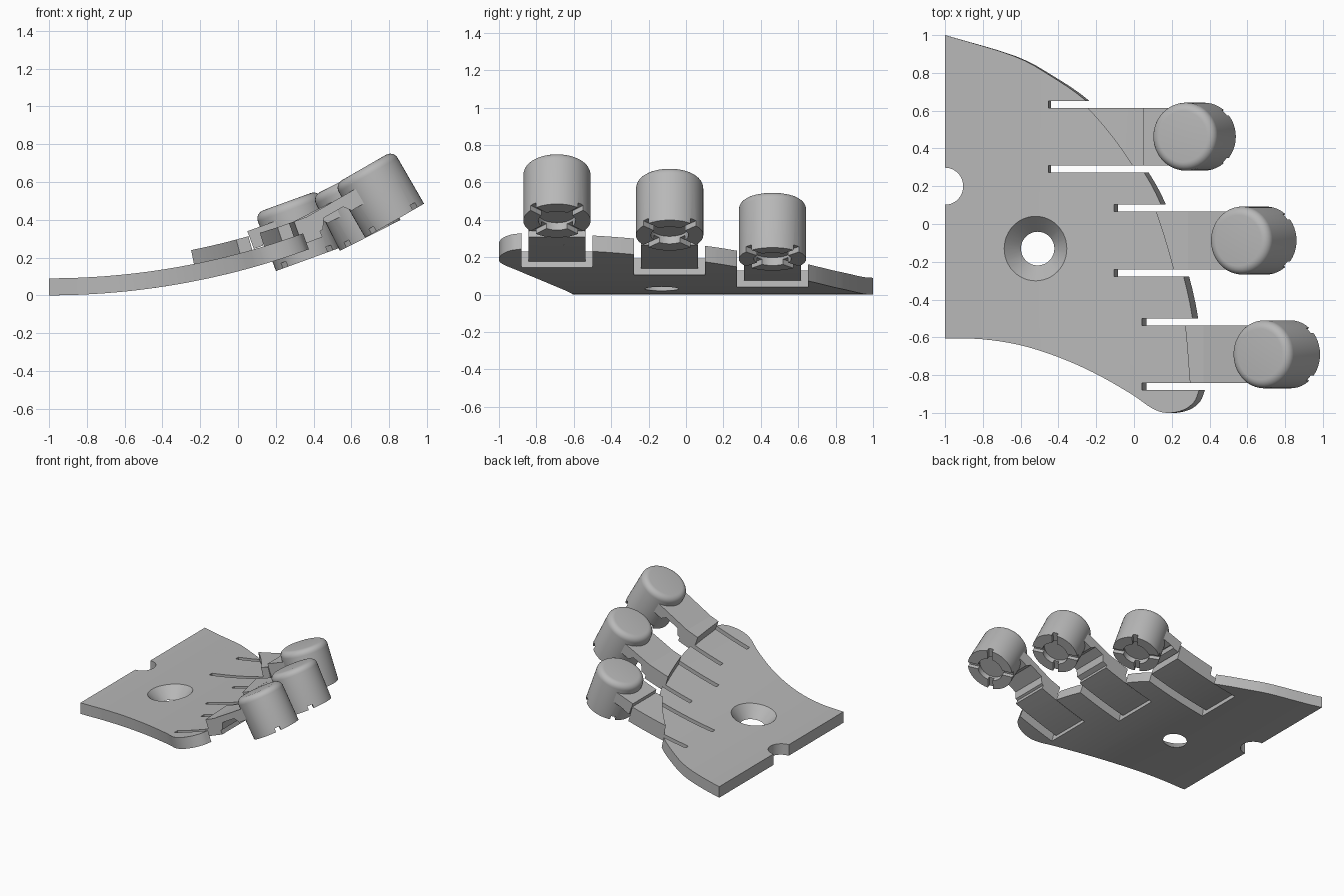
import bpy, bmesh, math
from mathutils import Matrix, Vector

if "Cube" in bpy.data.objects:
    bpy.data.objects.remove(bpy.data.objects["Cube"])

GREY = bpy.data.materials.new("plain_grey")
GREY.use_nodes = True
GREY.diffuse_color = (0.48, 0.48, 0.48, 1)
GREY.node_tree.nodes["Principled BSDF"].inputs["Base Color"].default_value = (0.48, 0.48, 0.48, 1)

R = 4.0        # bend radius of the underside
THICK = 0.09   # plate thickness
HALF = 0.1525  # half width of an arm
GAP = 0.19     # half width of an arm opening


def flat(x):
    """Unroll a horizontal position to length along the bend."""
    return R * math.asin((x + 1) / R) - 1


def make(name, bm):
    bmesh.ops.recalc_face_normals(bm, faces=bm.faces)
    mesh = bpy.data.meshes.new(name)
    bm.to_mesh(mesh)
    bm.free()
    mesh.materials.append(GREY)
    ob = bpy.data.objects.new(name, mesh)
    bpy.context.collection.objects.link(ob)
    return ob


def activate(ob):
    bpy.ops.object.select_all(action='DESELECT')
    ob.select_set(True)
    bpy.context.view_layer.objects.active = ob


def cut(ob, cutter):
    cutter.hide_render = True
    activate(ob)
    mod = ob.modifiers.new("cut", 'BOOLEAN')
    mod.operation = 'DIFFERENCE'
    mod.solver = 'EXACT'
    mod.object = cutter
    bpy.ops.object.modifier_apply(modifier=mod.name)
    bpy.data.objects.remove(cutter)


def smooth(ob):
    activate(ob)
    bpy.ops.object.shade_smooth_by_angle(angle=math.radians(32))


def prism(name, points, direction, strips=False):
    """Extrude a closed outline; optionally slice it crosswise for bending."""
    bm = bmesh.new()
    face = bm.faces.new([bm.verts.new(p) for p in points])
    res = bmesh.ops.extrude_face_region(bm, geom=[face])
    verts = [g for g in res["geom"] if isinstance(g, bmesh.types.BMVert)]
    bmesh.ops.translate(bm, vec=direction, verts=verts)
    if strips:
        for i in range(1, 32):
            bmesh.ops.bisect_plane(bm, geom=bm.verts[:] + bm.edges[:] + bm.faces[:],
                                   plane_co=(-1 + i * 0.0503, 0, 0), plane_no=(1, 0, 0))
    return make(name, bm)


def slab(name, outline, low, high):
    pts = [(flat(x), y, low) for x, y in outline]
    return prism(name, pts, (0, 0, high - low), True)


def bend(ob):
    for v in ob.data.vertices:
        x, y, t = v.co
        a = (x + 1) / R
        v.co = (-1 + (R - t) * math.sin(a), y, R - (R - t) * math.cos(a))
    smooth(ob)


def box(name, x0, x1, y0, y1, z0, z1):
    return prism(name, [(x0, y0, z0), (x1, y0, z0), (x1, y1, z0), (x0, y1, z0)], (0, 0, z1 - z0))


def cone(name, r1, r2, z0, z1, x=0, y=0):
    bm = bmesh.new()
    bmesh.ops.create_cone(bm, cap_ends=True, segments=48, radius1=r1, radius2=r2, depth=z1 - z0,
                          matrix=Matrix.Translation((x, y, (z0 + z1) / 2)))
    return make(name, bm)


def curve_through(pts, n=4):
    """Catmull-Rom curve through a few points."""
    p = [Vector(q) for q in pts]
    p = [2 * p[0] - p[1]] + p + [2 * p[-1] - p[-2]]
    out = []
    for a, b, c, d in zip(p, p[1:], p[2:], p[3:]):
        for i in range(n):
            t = i / n
            out.append(0.5 * (2 * b + (c - a) * t + (2 * a - 5 * b + 4 * c - d) * t * t
                              + (3 * b - a - 3 * c + d) * t ** 3))
    return [tuple(v) for v in out] + [tuple(p[-2])]


# Plate outline: outer edge, rounded corner lobe, inner edge
outer = curve_through([(-1, 1), (-0.63, 0.89), (-0.43, 0.785), (-0.24, 0.655), (-0.08, 0.49), (0.06, 0.3),
                       (0.17, 0.1), (0.27, -0.2), (0.34, -0.5), (0.375, -0.88)])
lobe = curve_through([(0.375, -0.88), (0.35, -0.94), (0.29, -0.985), (0.2, -1), (0.12, -0.975),
                      (0, -0.895), (-0.2, -0.785), (-0.4, -0.7), (-0.6, -0.64), (-0.8, -0.61), (-1, -0.605)])


def edge_x(y):
    for (xa, ya), (xb, yb) in zip(outer, outer[1:]):
        if yb <= y <= ya:
            return xa + (xb - xa) * (ya - y) / (ya - yb)
    return outer[-1][0]


# name, centre y, slot end, foot end, pad base x and z, tilt, bar reach
FINGERS = [
    ("front", -0.69, 0.065, 0.46, 0.829, 0.395, 30, 0.40),
    ("middle", -0.0875, -0.085, 0.34, 0.70, 0.317, 27, 0.36),
    ("back", 0.4625, -0.44, 0.10, 0.37, 0.19, 20, 0.25),
]

plate = slab("curved_plate", outer + lobe[1:], 0, THICK)
cut(plate, cone("notch_cutter", 0.098, 0.098, -0.1, 0.2, -1, 0.2))
cut(plate, cone("countersink_cutter", 0.08, 0.18, -0.01, THICK + 0.01, flat(-0.51), -0.13))
for name, cy, slot, *_ in FINGERS:
    cut(plate, box("opening_cutter", flat(slot), 1, cy - GAP, cy + GAP, -0.1, 0.3))
bend(plate)

for name, cy, slot, foot, bx, bz, tilt, reach in FINGERS:
    lo, hi = cy - HALF, cy + HALF
    frame = (Matrix.Translation((bx, cy, bz))
             @ Matrix.Rotation(math.radians(-tilt), 4, 'Y'))

    # Thin flexible tongue rooted in the plate
    ys = [lo + (hi - lo) * i / 8 for i in range(9)]
    wall = [(edge_x(y) - 0.02, y) for y in ys]
    tongue = [(slot - 0.01, hi), (slot - 0.01, lo)] + [(x + 0.01, y) for x, y in wall]
    bend(slab(name + "_tongue", tongue, 0.035, THICK))

    # Raised arm starting at a curved step
    arm = wall[::-1] + [(foot, lo), (foot, hi)]
    bend(slab(name + "_raised_arm", arm, 0.035, 0.165))

    # Straight bar bridging the arch to the pad
    heel = -reach + 0.05
    profile = [(-reach, 0.25), (-reach, 0.15), (heel, 0.15), (heel + 0.03, 0.2),
               (-0.2, 0.2), (-0.17, 0.16), (0, 0.16), (0, 0.25)]
    bar = prism(name + "_arm_bridge", [(x, -HALF, z) for x, z in profile], (0, 2 * HALF, 0))
    bar.data.transform(frame)

    # Round pad with a softened top
    pad = cone(name + "_round_pad", 0.18, 0.18, 0, 0.325)
    bm = bmesh.new()
    bm.from_mesh(pad.data)
    rim = [e for e in bm.edges if all(v.co.z > 0.3 for v in e.verts)]
    bmesh.ops.bevel(bm, geom=rim, offset=0.045, segments=6, profile=0.5, affect='EDGES')
    bm.to_mesh(pad.data)
    bm.free()

    # Underside socket and crossed grooves
    cut(pad, cone("socket_cutter", 0.1, 0.1, -0.1, 0.045))
    for turn in (45, -45):
        groove = box("groove_cutter", -0.3, 0.3, -0.02, 0.02, -0.1, 0.03)
        groove.data.transform(Matrix.Rotation(math.radians(turn), 4, 'Z'))
        cut(pad, groove)
    pad.data.transform(frame)
    smooth(pad)
